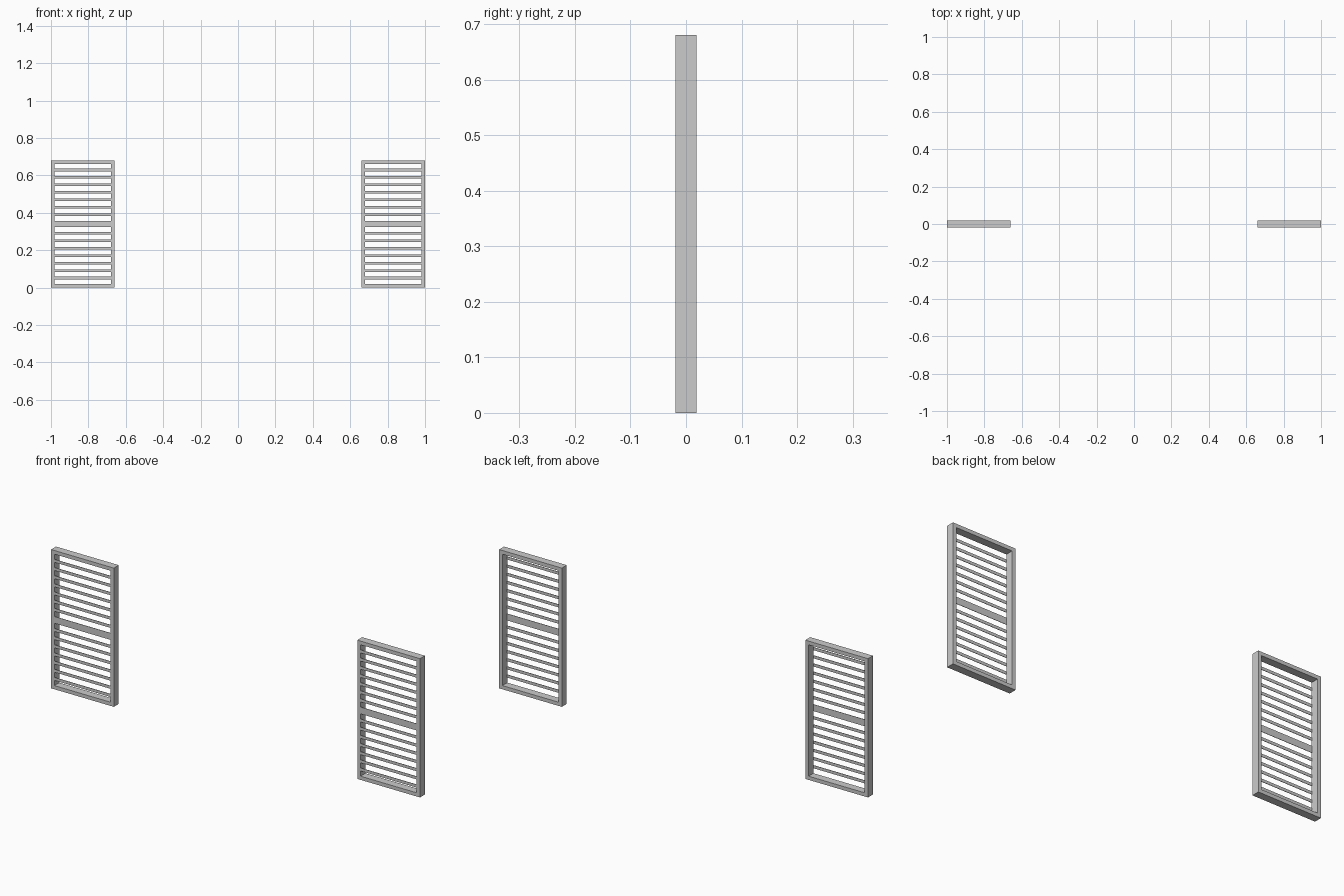
import bpy
import bmesh

if "Cube" in bpy.data.objects:
    bpy.data.objects.remove(bpy.data.objects["Cube"])

W, H, D = 0.34, 0.68, 0.038     # shutter width, height, depth
RIM = 0.018                     # frame thickness
PITCH, SLOT = 0.04, 0.0255      # slat spacing and slot height
SLAT_T = 0.002                  # thin slats, flush with the front


def finish(bm, name):
    bmesh.ops.recalc_face_normals(bm, faces=bm.faces)
    me = bpy.data.meshes.new(name)
    bm.to_mesh(me)
    bm.free()
    ob = bpy.data.objects.new(name, me)
    bpy.context.collection.objects.link(ob)
    return ob


def frame(name, cx):
    # closed rectangular ring: outer and inner loops at front and back
    bm = bmesh.new()
    loops = []
    for y, inset in ((-D / 2, 0), (D / 2, 0), (D / 2, RIM), (-D / 2, RIM)):
        x = W / 2 - inset
        loops.append([bm.verts.new((cx + sx * x, y, z)) for sx, z in
                      ((-1, inset), (1, inset), (1, H - inset), (-1, H - inset))])
    for a, b in zip(loops, loops[1:] + loops[:1]):
        for i in range(4):
            j = (i + 1) % 4
            bm.faces.new((a[i], a[j], b[j], b[i]))
    return finish(bm, name)


def bars(name, cx, spans):
    # thin horizontal bars between the stiles
    bm = bmesh.new()
    for z0, z1 in spans:
        vs = bmesh.ops.create_cube(bm, size=1)["verts"]
        bmesh.ops.scale(bm, vec=(W - 2 * RIM, SLAT_T, z1 - z0), verts=vs)
        bmesh.ops.translate(bm, vec=(cx, -D / 2 + SLAT_T / 2, (z0 + z1) / 2), verts=vs)
    return finish(bm, name)


# slats of the lower bank, mirrored about mid height for the upper bank
lower = [(RIM + i * PITCH + SLOT, RIM + (i + 1) * PITCH) for i in range(7)]
upper = [(H - b, H - a) for a, b in lower]
bank_top = RIM + 7 * PITCH + SLOT

for side, cx in (("left", -1 + W / 2), ("right", 1 - W / 2)):
    frame(side + "_shutter_frame", cx)
    bars(side + "_shutter_slats", cx, lower + upper)
    bars(side + "_shutter_middle_rail", cx, [(bank_top, H - bank_top)])
